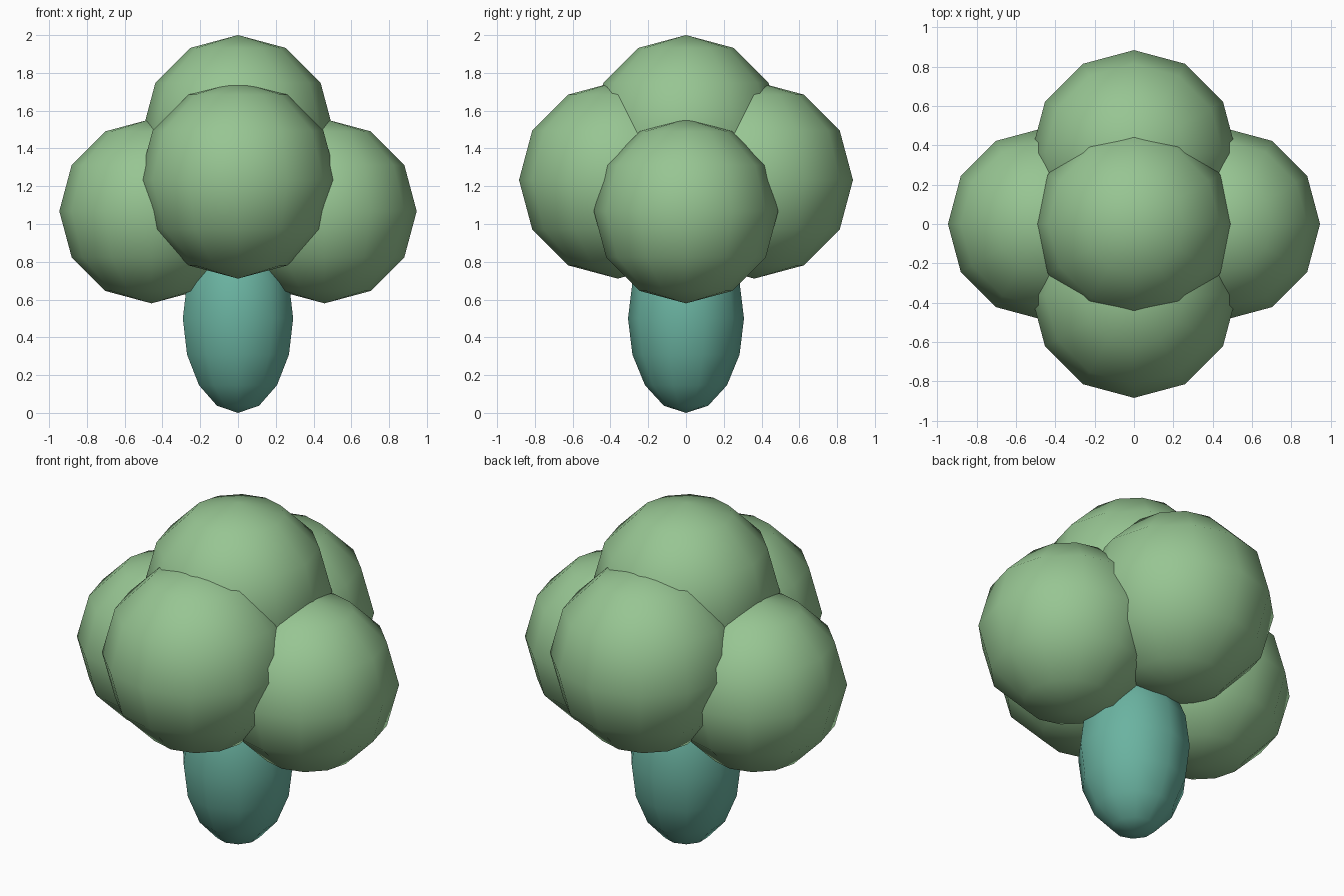
import bpy

cube = bpy.data.objects.get("Cube")
if cube:
    bpy.data.objects.remove(cube, do_unlink=True)


def make_material(name, rgb):
    mat = bpy.data.materials.new(name)
    mat.use_nodes = True
    color = (*rgb, 1.0)
    mat.diffuse_color = color
    mat.node_tree.nodes["Principled BSDF"].inputs["Base Color"].default_value = color
    return mat


def add_ball(name, mat, center, radii, segments, rings):
    """Smooth low-poly ball, stretched to the given radii."""
    bpy.ops.mesh.primitive_uv_sphere_add(
        segments=segments, ring_count=rings, radius=1, location=center)
    ball = bpy.context.object
    ball.name = name
    ball.scale = radii
    bpy.ops.object.transform_apply(location=False, rotation=False, scale=True)
    bpy.ops.object.shade_smooth()
    ball.data.materials.append(mat)
    return ball


leaf_green = make_material("leaf green", (0.31, 0.56, 0.29))
trunk_teal = make_material("trunk teal", (0.145, 0.45, 0.355))

# Egg-shaped trunk
add_ball("trunk", trunk_teal, (0, 0, 0.5), (0.307, 0.307, 0.5), 10, 8)

# Crown of five overlapping leaf balls
add_ball("top_foliage", leaf_green, (0, 0, 1.495), (0.505,) * 3, 12, 6)
for label, side in (("left", 1), ("right", -1)):
    add_ball(label + "_foliage", leaf_green, (0.458 * side, 0, 1.068), (0.488,) * 3, 12, 6)
for label, side in (("back", 1), ("front", -1)):
    add_ball(label + "_foliage", leaf_green, (0, 0.362 * side, 1.233), (0.522,) * 3, 12, 6)
